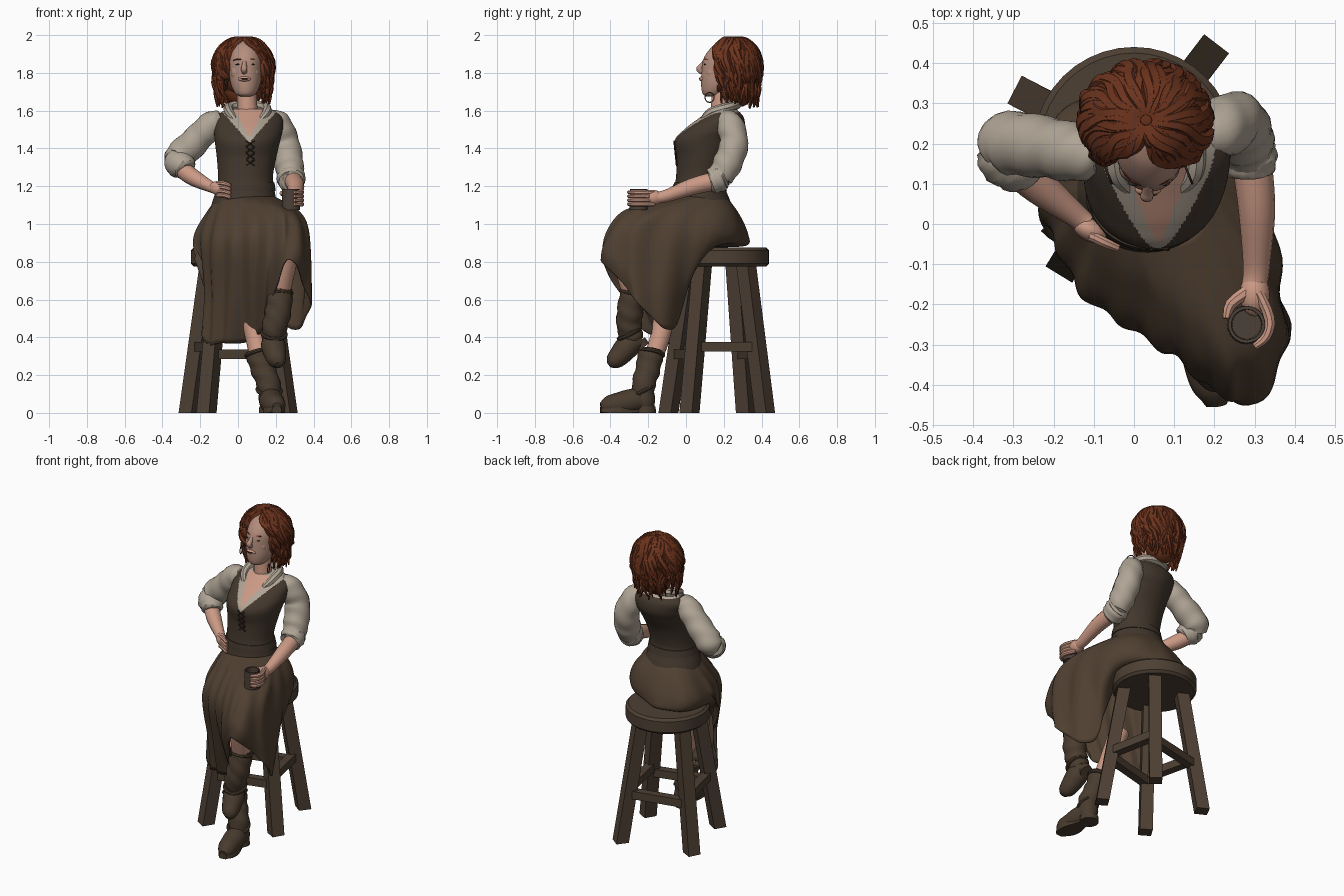
import bpy, bmesh, math, random
from mathutils import Vector
random.seed(4)
TAU = math.tau


def mat(name, r, g, b):
    m = bpy.data.materials.new(name)
    m.diffuse_color = (r, g, b, 1)
    return m


SKIRT = mat("skirt_brown", .080, .051, .031)
VEST = mat("vest_brown", .056, .039, .026)
WOOD = mat("stool_wood", .076, .051, .034)
BOOT = mat("boot_leather", .068, .045, .028)
HAIR = mat("auburn_hair", .15, .033, .012)
SHIRT = mat("linen_shirt", .43, .37, .30)
SKIN = mat("skin", .60, .32, .235)
FACE = mat("face_skin", .46, .27, .205)
DARK = mat("dark_details", .03, .018, .012)
METAL = mat("pewter", .07, .05, .038)


def spline(pts, n, closed=False):
    """Catmull-Rom through points of any dimension, n steps per span."""
    c, out = len(pts), []
    at = (lambda i: pts[i % c]) if closed else (lambda i: pts[max(0, min(c - 1, i))])
    for i in range(c if closed else c - 1):
        p = [at(i + k) for k in (-1, 0, 1, 2)]
        for s in range(n):
            t = s / n
            out.append(tuple(.5 * (2 * b + (d - a) * t + (2 * a - 5 * b + 4 * d - e) * t * t
                       + (3 * b - a - 3 * d + e) * t ** 3) for a, b, d, e in zip(*p)))
    return out if closed else out + [tuple(pts[-1])]


def skin(name, rings, mats, caps=True, rule=None):
    """Joins closed rings of points into one surface."""
    bm = bmesh.new()
    vs = [[bm.verts.new((p[0], p[1], max(0, p[2]))) for p in r] for r in rings]
    n = len(vs[0])
    for a, b in zip(vs, vs[1:]):
        for i in range(n):
            bm.faces.new((a[i], a[(i + 1) % n], b[(i + 1) % n], b[i]))
    if caps:
        bm.faces.new(vs[0])
        bm.faces.new(vs[-1])
    bmesh.ops.recalc_face_normals(bm, faces=bm.faces)
    if rule:
        for f in bm.faces:
            f.material_index = rule(f.calc_center_median())
    me = bpy.data.meshes.new(name)
    bm.to_mesh(me)
    bm.free()
    for m in (mats if isinstance(mats, list) else [mats]):
        me.materials.append(m)
    ob = bpy.data.objects.new(name, me)
    bpy.context.collection.objects.link(ob)
    return ob


def tube(name, pts, m, sides=14, n=6, wrinkle=0, freq=1.6, u=None):
    """Tapered tube through (x, y, z, radius) points; u optionally sets its twist."""
    sp = spline(pts, n)
    P = [Vector(p[:3]) for p in sp]
    rings = []
    for i, p in enumerate(P):
        t = (P[min(i + 1, len(P) - 1)] - P[max(i - 1, 0)]).normalized()
        ref = u or (Vector((0, 0, 1)) if abs(t.z) < .7 else Vector((0, -1, 0)))
        u = (ref - t * ref.dot(t)).normalized()
        v = t.cross(u)
        ring = []
        for k in range(sides):
            a = TAU * (k + .5) / sides
            r = max(.002, sp[i][3]) * (1 + wrinkle * math.sin(i * freq + 2 * math.sin(a) + a))
            ring.append(p + (u * math.cos(a) + v * math.sin(a)) * r)
        rings.append(ring)
    return skin(name, rings, m)


def loft(name, rows, m, n=6, sides=40, rule=None):
    """Stack of ellipses (cx, cy, z, rx, ry)."""
    return skin(name, [[(x + rx * math.cos(TAU * k / sides), y + ry * math.sin(TAU * k / sides), z)
                for k in range(sides)] for x, y, z, rx, ry in spline(rows, n)], m, rule=rule)


def ball(name, loc, size, m, rot=(0, 0, 0)):
    bpy.ops.mesh.primitive_uv_sphere_add(segments=20, ring_count=12, radius=1, location=loc, rotation=rot)
    o = bpy.context.object
    o.name, o.scale = name, size
    o.data.materials.append(m)


def hoop(name, loc, axis, R, r, m):
    q = Vector(axis).to_track_quat('Z', 'Y').to_euler()
    bpy.ops.mesh.primitive_torus_add(location=loc, rotation=q, major_radius=R, minor_radius=r,
                                     major_segments=28, minor_segments=8)
    o = bpy.context.object
    o.name = name
    o.data.materials.append(m)


# Stool: seat, splayed legs and stretchers
loft("seat", [(0, .19, .775, .235, .235), (0, .19, .79, .25, .25), (0, .19, .86, .25, .25),
              (0, .19, .875, .235, .235)], WOOD, n=1)
feet = [Vector(p) for p in ((-.26, .315, 0), (-.165, -.09, 0), (.26, .02, 0), (.18, .415, 0))]
mid = Vector((0, .18, 0))
leg_at = lambda f, z: mid + (f - mid) * (1 - .42 * z / .8) + Vector((0, 0, z))
for i, f in enumerate(feet):
    tube(f"stool_leg_{i}", [(*leg_at(f, -.02), .055), (*leg_at(f, .8), .053)], WOOD, sides=4, n=1, u=f - mid)
    z = .35 if i % 2 == 0 else .31
    tube(f"stretcher_{i}", [(*leg_at(f, z), .036), (*leg_at(feet[(i + 1) % 4], z), .036)], WOOD, sides=4, n=1)

# Skirt: columns from hip to hem, running from the back round by the left side
cols = [
    [(.04, .275, 1.06), (.02, .325, .95), (0, .315, .885), (0, .12, .878)],
    [(-.125, .235, 1.06), (-.19, .265, .95), (-.185, .23, .88), (-.1, .1, .878)],
    [(-.165, .11, 1.06), (-.225, .09, .95), (-.215, .01, .86), (-.15, -.04, .76)],
    [(-.155, 0, 1.05), (-.19, -.07, .9), (-.165, -.07, .62), (-.175, -.06, .39)],
    [(-.08, -.11, 1.06), (-.09, -.21, .9), (-.09, -.16, .62), (-.09, -.11, .37)],
    [(.03, -.17, 1.08), (.04, -.29, .92), (.05, -.24, .65), (.06, -.14, .38)],
    [(.13, -.23, 1.09), (.16, -.36, .97), (.15, -.37, .76), (.14, -.25, .48)],
    [(.24, -.29, 1.085), (.27, -.385, 1.01), (.28, -.445, .9), (.26, -.45, .81)],
    [(.31, -.17, 1.075), (.365, -.28, .97), (.385, -.29, .75), (.385, -.26, .59)],
    [(.305, 0, 1.06), (.35, -.04, .93), (.33, -.05, .7), (.28, -.06, .45)],
    [(.22, .215, 1.06), (.265, .21, .95), (.24, .16, .88), (.15, .05, .878)]]
full = []
for i, c in enumerate(cols):
    a = TAU * (.25 + i / 11)
    full.append(spline([(.04 + .145 * math.cos(a), .08 + .13 * math.sin(a), 1.15)] + c, 6))
rings = []
for j in range(len(full[0])):
    ring = spline([c[j] for c in full], 14, True)
    t = j / (len(full[0]) - 1)
    out = []
    for k, p in enumerate(ring):
        d = Vector((p[0] - .06, p[1] + .05, 0)).normalized()
        front = 1 if 30 < k < 133 else .35
        w = math.sin(k * TAU * 15 / 154 + 2 * t) + .6 * math.sin(k * TAU * 8 / 154 + 7 * t)
        out.append(Vector(p) + d * .010 * front * min(1, 1.5 * t) * w)
    rings.append(out)
sk = skin("skirt", rings, SKIRT, caps=False)
sk.modifiers.new("cloth", 'SOLIDIFY').thickness = .01


# Torso: vest, shirt edge and bare neckline picked by height and distance from the centre line
def neckline(c):
    d = abs(c.x - .06)
    if c.y < .19:
        if c.z > 1.46 + 1.8 * d:
            return 2
        return 1 if c.z > 1.43 + 1.15 * d else 0
    return 1 if c.z > 1.59 else 0


loft("vest", [(.035, .08, 1.045, .19, .175), (.035, .08, 1.12, .17, .155), (.04, .072, 1.2, .15, .132),
              (.04, .075, 1.26, .146, .127), (.045, .09, 1.35, .157, .14), (.05, .11, 1.44, .173, .17),
              (.055, .15, 1.5, .182, .16), (.055, .19, 1.565, .178, .115), (.06, .2, 1.61, .115, .065)],
     [VEST, SHIRT, SKIN], n=14, sides=180, rule=neckline)
loft("waistband", [(.04, .074, 1.175, .16, .142), (.04, .072, 1.2, .156, .138),
                   (.04, .072, 1.22, .153, .134)], VEST, n=2, sides=48)
for i in range(4):
    z = 1.31 + .033 * i
    y = -.049 - .1 * (z - 1.31)
    for s in (-1, 1):
        tube(f"lace_{i}_{s}", [(.065 - .022 * s, y, z, .005), (.065 + .022 * s, y - .003, z + .03, .005)],
             DARK, sides=6, n=1)
tube("collar", [(0, .075, 1.535, .012), (-.045, .13, 1.59, .024), (-.04, .23, 1.62, .026), (.05, .265, 1.63, .026),
                (.14, .23, 1.62, .026), (.15, .13, 1.59, .024), (.105, .075, 1.535, .012)], SHIRT, sides=8)

# Sleeves, forearms and hands
tube("right_sleeve", [(-.085, .17, 1.555, .045), (-.135, .175, 1.53, .07), (-.215, .19, 1.45, .076),
                      (-.305, .2, 1.36, .08), (-.33, .18, 1.325, .064)], SHIRT, 20, 8, .035, .95)
tube("right_cuff", [(-.355, .205, 1.33, .05), (-.325, .175, 1.325, .074), (-.28, .135, 1.3, .066),
                    (-.27, .125, 1.29, .045)], SHIRT, 18, 4, .05, 2)
tube("right_forearm", [(-.34, .19, 1.325, .045), (-.25, .105, 1.255, .046), (-.15, .025, 1.2, .031),
                       (-.12, 0, 1.19, .028)], SKIN)
ball("right_hand", (-.11, -.015, 1.19), (.045, .028, .036), SKIN, (0, .2, -.5))
for i in range(4):
    z = 1.215 - .021 * i
    tube(f"right_finger_{i}", [(-.11, -.028, z, .013), (-.075, -.045, z, .013),
                               (-.04, -.06, z - .012, .01)], SKIN, 8, 3)
tube("left_sleeve", [(.17, .2, 1.56, .045), (.21, .23, 1.53, .07), (.25, .255, 1.43, .075),
                     (.27, .22, 1.32, .077), (.28, .18, 1.25, .068)], SHIRT, 20, 8, .035, .95)
tube("left_cuff", [(.28, .215, 1.26, .055), (.28, .185, 1.25, .074), (.285, .14, 1.225, .068),
                   (.285, .125, 1.22, .048)], SHIRT, 18, 4, .05, 2)
tube("left_forearm", [(.29, .18, 1.235, .05), (.305, .04, 1.2, .046), (.305, -.1, 1.15, .034),
                      (.3, -.15, 1.14, .032)], SKIN)
ball("left_hand", (.3, -.175, 1.14), (.038, .055, .04), SKIN)
for i in range(4):
    z = 1.168 - .021 * i
    tube(f"left_finger_{i}", [(.31, -.17, z, .014), (.337, -.235, z, .014), (.328, -.28, z, .013),
                              (.3, -.305, z, .009)], SKIN, 8, 3)
tube("left_thumb", [(.28, -.17, 1.155, .018), (.24, -.2, 1.16, .015), (.23, -.235, 1.165, .01)], SKIN, 8, 3)

# Mug with a hollow top
loft("mug", [(.28, -.25, 1.075, .049, .049), (.28, -.25, 1.185, .046, .046), (.28, -.25, 1.185, .038, .038),
             (.28, -.25, 1.12, .036, .036)], METAL, n=1, sides=24)

# Legs and boots: right foot planted, left leg crossed
tube("right_calf", [(.03, -.1, .62, .06), (.085, -.13, .43, .054), (.11, -.17, .3, .05)], SKIN)
tube("left_calf", [(.265, -.33, .92, .06), (.247, -.325, .82, .068), (.22, -.28, .62, .053)], SKIN)
tube("right_boot_shaft", [(.107, -.185, .33, .07), (.13, -.2, .24, .066), (.165, -.225, .14, .062),
                          (.17, -.22, .03, .056)], BOOT, 18, 7, .05, 1.3)
tube("right_boot_foot", [(.168, -.19, .06, .045), (.175, -.27, .065, .064), (.187, -.35, .048, .062),
                         (.2, -.41, .038, .052), (.205, -.45, .03, .024)], BOOT, 18)
tube("right_sole", [(.18, -.25, .012, .03), (.187, -.34, .012, .058), (.198, -.4, .012, .054),
                    (.205, -.452, .012, .026)], BOOT, 12, 4)
tube("right_heel", [(.168, -.215, 0, .058), (.168, -.215, .035, .055)], BOOT, 14, 1)
tube("left_boot_shaft", [(.222, -.278, .655, .066), (.215, -.295, .55, .069), (.192, -.3, .45, .066),
                         (.18, -.275, .38, .055)], BOOT, 18, 7, .05, 1.3)
tube("left_boot_foot", [(.178, -.235, .39, .04), (.185, -.3, .36, .064), (.2, -.355, .3, .056),
                        (.21, -.39, .27, .042), (.212, -.41, .255, .016)], BOOT, 18)
tube("left_heel", [(.178, -.25, .375, .042), (.178, -.226, .345, .04)], BOOT, 14, 1)
hoop("right_boot_cuff", (.109, -.187, .318), (-.25, .2, 1), .067, .011, BOOT)
hoop("left_boot_cuff", (.221, -.28, .64), (.1, .1, 1), .063, .011, BOOT)
hoop("right_boot_strap", (.165, -.23, .12), (.1, -.5, 1), .063, .01, BOOT)
hoop("left_boot_strap", (.19, -.3, .42), (.1, -.5, 1), .064, .01, BOOT)

# Neck, head and face
tube("neck", [(.055, .2, 1.53, .075), (.05, .185, 1.6, .055), (.045, .19, 1.72, .053)], SKIN)
loft("head", [(.04, .14, 1.675, .025, .03), (.04, .148, 1.69, .054, .06), (.04, .175, 1.74, .078, .095),
              (.04, .2, 1.81, .088, .117), (.04, .215, 1.88, .089, .12), (.04, .23, 1.94, .07, .09),
              (.04, .23, 1.97, .03, .04)], FACE, sides=32)
ball("chin", (.037, .112, 1.707), (.03, .026, .024), FACE)
tube("nose", [(.035, .102, 1.865, .01), (.033, .08, 1.835, .014), (.032, .07, 1.82, .017),
              (.034, .087, 1.803, .014)], FACE, 10, 4)
ball("lips", (.035, .086, 1.768), (.033, .016, .014), SKIN)
ball("mouth", (.035, .075, 1.769), (.024, .007, .004), DARK)
for s in (-1, 1):
    ball(f"cheek_{s}", (.038 + s * .04, .138, 1.80), (.035, .034, .045), FACE)
    tube(f"brow_{s}", [(.038 + s * .015, .097, 1.868, .004), (.038 + s * .04, .107, 1.873, .005),
                       (.038 + s * .064, .13, 1.865, .003)], HAIR, 6, 3)
    ball(f"eye_{s}", (.038 + s * .036, .102, 1.845), (.016, .008, .004), DARK)
    hoop(f"earring_{s}", (.035 + s * .1, .125, 1.705 - s * .035), (1, .4, 0), .026, .003, METAL)

# Hair: inner cap and wavy locks falling from the crown
ball("hair_cap", (.03, .268, 1.825), (.138, .12, .155), HAIR)
ball("hair_mass", (.03, .285, 1.73), (.115, .08, .11), HAIR)
for i in range(170):
    d = ((i * .381966) % 1 - .5) * TAU          # angle away from the face direction
    bang = abs(d) < .8
    side = 1 if d > -.1 else -1
    k, ph = random.uniform(.93, 1.05), random.uniform(0, TAU)
    end = random.uniform(1.61, 1.76)
    amp = random.uniform(.04, .1)
    pts = []
    for s in range(13):
        t = s / 12
        th = .1 + (1.1 if bang else 1.65) * min(1, t * 1.5)
        az = d + (side * (1.15 - abs(d)) * t if bang else 0) + 1.6 * amp * math.sin(ph + 13 * t)
        w = k + amp * t * math.sin(ph + 16 * t)
        z = 1.825 + .158 * math.cos(th) * k
        if t > .66:
            f = (t - .66) / .34
            z += (end - z) * f if not bang else -.16 * f
            w *= 1 - .1 * f * f
        pts.append((.03 + .146 * w * math.sin(th) * math.sin(az), .258 - .13 * w * math.sin(th) * math.cos(az),
                    min(z, 1.98), .021 * math.sin(.5 + 2.45 * t)))
    tube(f"hair_lock_{i}", pts, HAIR, 6, 2)

# Smooth shading with sharp edges kept
bpy.ops.object.select_all(action='SELECT')
bpy.context.view_layer.objects.active = sk
bpy.ops.object.shade_smooth_by_angle(angle=math.radians(40))
